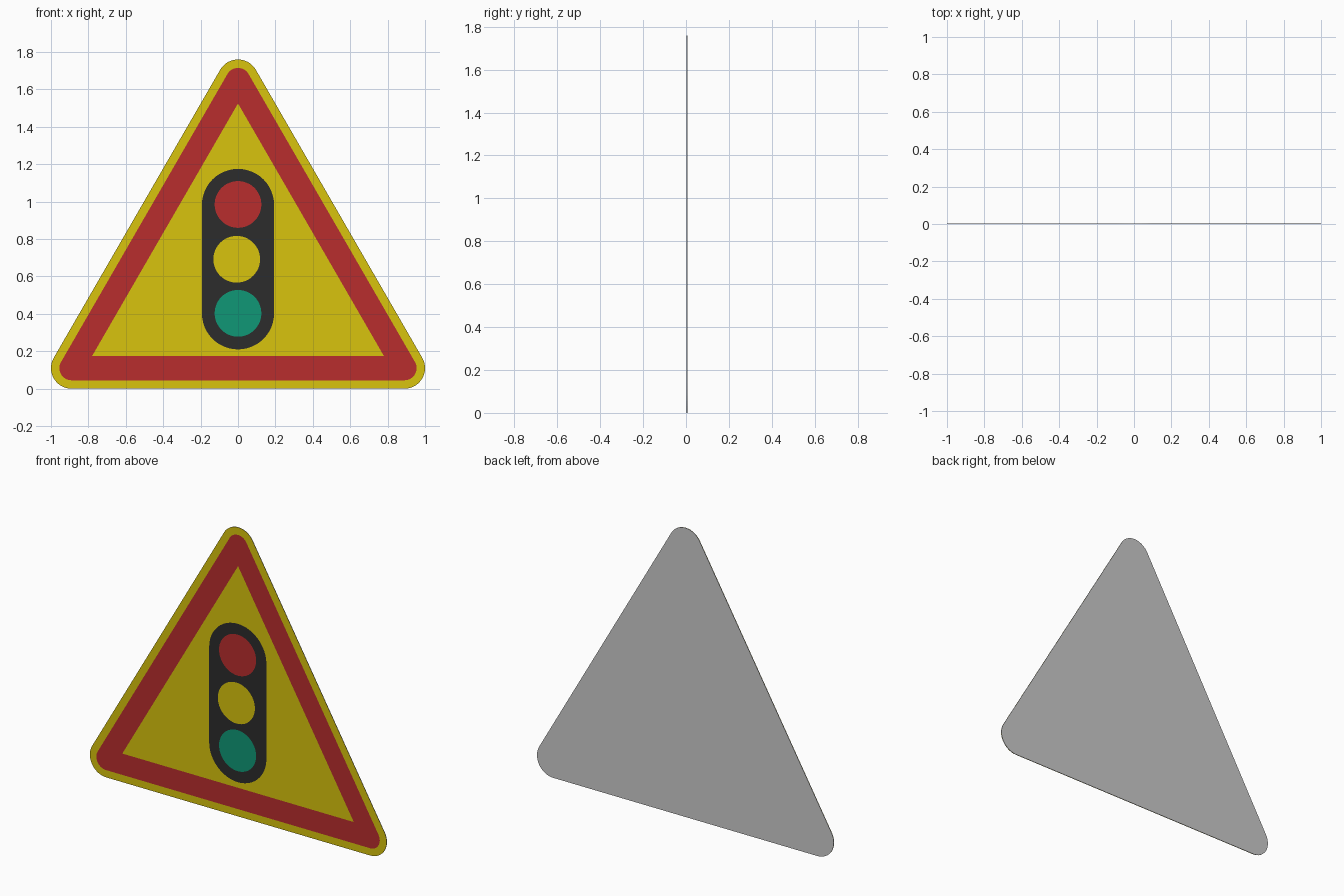
import bpy, bmesh
from math import sin, cos, radians

if "Cube" in bpy.data.objects:
    bpy.data.objects.remove(bpy.data.objects["Cube"])


def material(name, rgb):
    m = bpy.data.materials.new(name)
    m.diffuse_color = (*rgb, 1)
    m.use_nodes = True
    m.node_tree.nodes["Principled BSDF"].inputs["Base Color"].default_value = m.diffuse_color
    return m


YELLOW = material("sign_yellow", (0.69, 0.55, 0.004))
RED = material("sign_red", (0.48, 0.027, 0.027))
BLACK = material("sign_black", (0.025, 0.025, 0.025))
GREEN = material("sign_green", (0.005, 0.31, 0.18))


def rounded(centers, r, start, sweep, n):
    """Counter-clockwise outline with one arc about each centre."""
    pts = []
    for k, (cx, cz) in enumerate(centers):
        for i in range(n + 1):
            a = radians(start + sweep * (k + i / n))
            pts.append((cx + r * cos(a), cz + r * sin(a)))
    return pts


def circle(cx, cz, r, n=48):
    return [(cx + r * cos(radians(360 * i / n)), cz + r * sin(radians(360 * i / n)))
            for i in range(n)]


def finish(name, bm, mat):
    me = bpy.data.meshes.new(name)
    bm.to_mesh(me)
    bm.free()
    if mat:
        me.materials.append(mat)
    ob = bpy.data.objects.new(name, me)
    bpy.context.collection.objects.link(ob)
    return ob


def sheet(name, pts, y, mat=None, depth=0):
    """Flat face towards -y, given a thickness backwards when depth is set."""
    bm = bmesh.new()
    f = bm.faces.new([bm.verts.new((x, y, z)) for x, z in pts])
    if depth:
        ext = bmesh.ops.extrude_face_region(bm, geom=[f], use_keep_orig=True)
        moved = [v for v in ext["geom"] if isinstance(v, bmesh.types.BMVert)]
        bmesh.ops.translate(bm, verts=moved, vec=(0, depth, 0))
        bmesh.ops.recalc_face_normals(bm, faces=bm.faces)
    return finish(name, bm, mat)


# Rounded triangular plate: grey metal behind a yellow face
corners = [(0, 1.65), (-0.89, 0.11), (0.89, 0.11)]
ARC = 16
plate = rounded(corners, 0.11, 30, 120, ARC)
sheet("back_plate", plate, 0.003, depth=0.003)
sheet("yellow_face", plate, 0.002, YELLOW)

# Red border: rounded outside, sharp inside
bm = bmesh.new()
outer = [bm.verts.new((x, 0.0005, z)) for x, z in rounded(corners, 0.065, 30, 120, ARC)]
inner = [bm.verts.new((x, 0.0005, z)) for x, z in [(0, 1.525), (-0.78, 0.175), (0.78, 0.175)]]
count = len(outer)
for i in range(count):
    j = (i + 1) % count
    a, b = inner[i // (ARC + 1)], inner[j // (ARC + 1)]
    bm.faces.new([outer[i], outer[j], b] + ([a] if a is not b else []))
finish("red_border", bm, RED)

# Traffic light symbol
sheet("light_housing", rounded([(0, 0.982), (0, 0.403)], 0.193, 0, 180, 24), -0.002, BLACK)
for name, x, z, y, mat in [("red_lamp", 0, 0.985, -0.004, RED),
                           ("yellow_lamp", -0.007, 0.692, -0.006, YELLOW),
                           ("green_lamp", 0, 0.403, -0.004, GREEN)]:
    sheet(name, circle(x, z, 0.125), y, mat)
